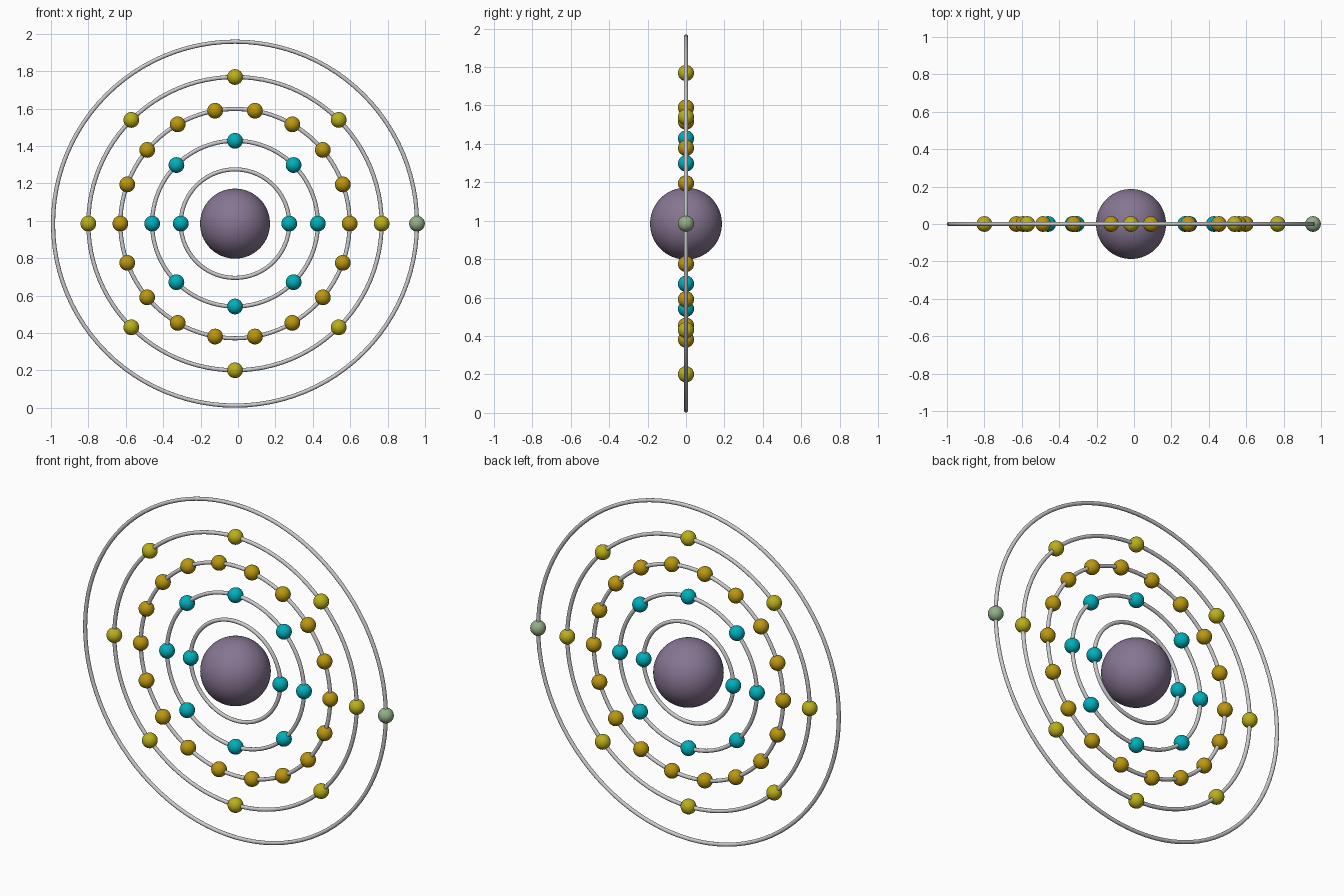
import bpy
from math import cos, sin, pi

if "Cube" in bpy.data.objects:
    bpy.data.objects.remove(bpy.data.objects["Cube"])

CX, CZ = -0.016, 0.985      # centre of the atom
TUBE, BALL = 0.011, 0.042   # ring thickness and electron radius


def material(name, rgb):
    m = bpy.data.materials.new(name)
    m.diffuse_color = (*rgb, 1)
    m.use_nodes = True
    m.node_tree.nodes["Principled BSDF"].inputs["Base Color"].default_value = m.diffuse_color
    return m


cyan = material("cyan", (0.0, 0.43, 0.50))
gold = material("gold", (0.50, 0.31, 0.005))
yellow = material("yellow", (0.50, 0.43, 0.01))
green = material("green", (0.29, 0.43, 0.24))
purple = material("purple", (0.24, 0.18, 0.29))


def finish(name, mat=None, smooth=True):
    ob = bpy.context.object
    ob.name = name
    if mat:
        ob.data.materials.append(mat)
    if smooth:
        bpy.ops.object.shade_smooth()
    return ob


# nucleus: finely faceted ball
bpy.ops.mesh.primitive_ico_sphere_add(subdivisions=5, radius=0.187, location=(CX, 0, CZ))
finish("nucleus", purple, smooth=False)

# shells: ring radius, electron count, electron colour
shells = [(0.290, 2, cyan), (0.443, 8, cyan), (0.613, 18, gold),
          (0.784, 8, yellow), (0.973, 1, green)]

for s, (radius, count, mat) in enumerate(shells, 1):
    # orbit ring standing in the xz plane
    bpy.ops.mesh.primitive_torus_add(major_radius=radius, minor_radius=TUBE,
                                     major_segments=96, minor_segments=12,
                                     location=(CX, 0, CZ), rotation=(pi / 2, 0, 0))
    finish(f"orbit_ring_{s}")
    # electrons evenly spaced round the ring
    for i in range(count):
        a = 2 * pi * i / count
        bpy.ops.mesh.primitive_uv_sphere_add(
            segments=32, ring_count=16, radius=BALL,
            location=(CX + radius * cos(a), 0, CZ + radius * sin(a)))
        finish(f"electron_{s}_{i + 1}", mat)
